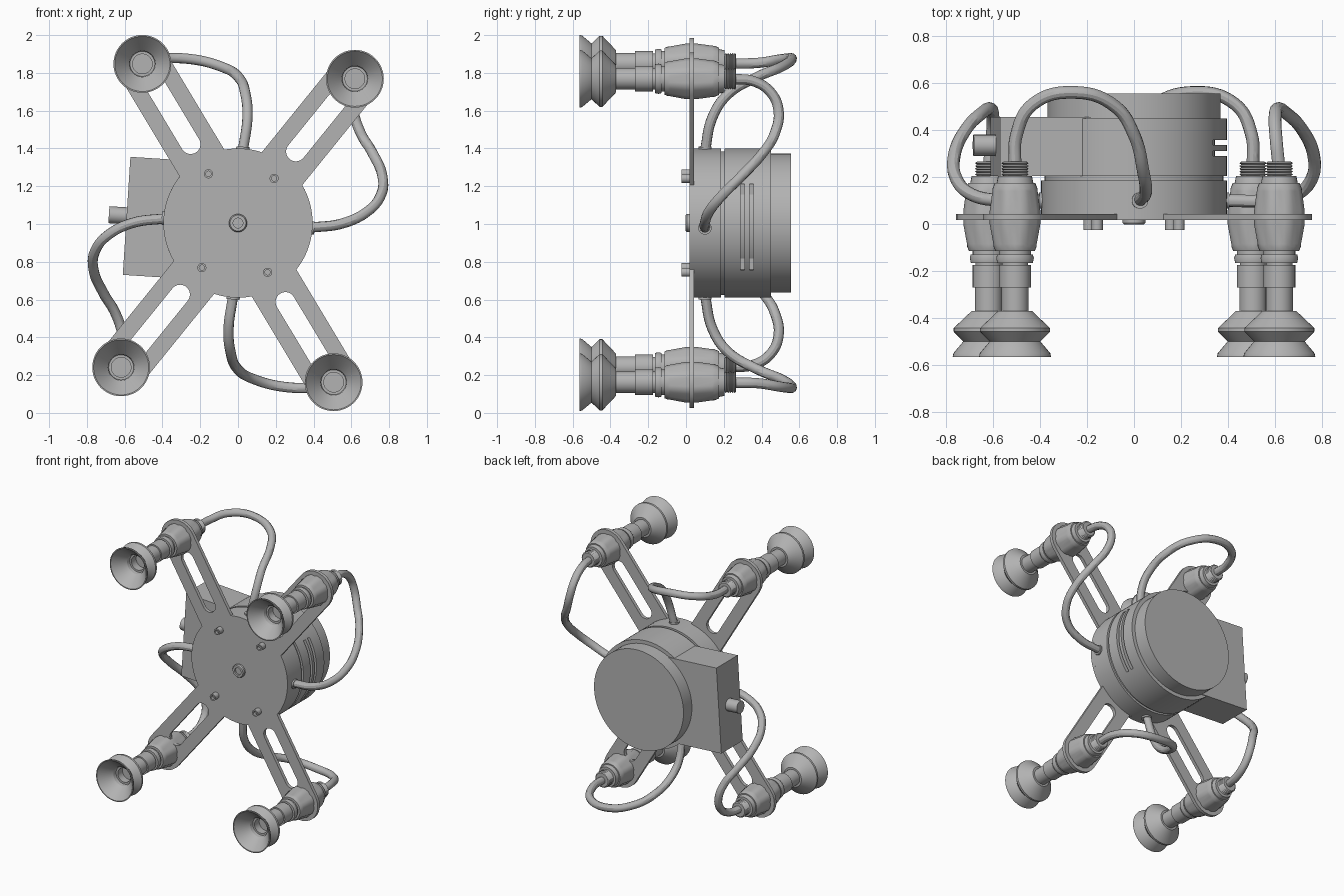
import bpy, bmesh, math
from mathutils import Matrix, Vector

cube = bpy.data.objects.get("Cube")
if cube:
    bpy.data.objects.remove(cube)

grey = bpy.data.materials.new("neutral_grey")
grey.use_nodes = True
COL = (0.45, 0.45, 0.45, 1)
grey.diffuse_color = COL
grey.node_tree.nodes["Principled BSDF"].inputs["Base Color"].default_value = COL

MID = 1.005                 # height of the hub axis
TILT = math.radians(3.7)    # whole hub is turned slightly about its axis
HUB_R = 0.395
ARM_LEN = 0.983
parts = []


def place(name, mesh, x=0, z=0, turn=0):
    """Add a mesh positioned relative to the hub axis."""
    ob = bpy.data.objects.new(name, mesh)
    bpy.context.collection.objects.link(ob)
    ob.location = (x, 0, MID + z)
    ob.rotation_euler.y = turn
    if not mesh.materials:
        mesh.materials.append(grey)
    parts.append(ob)
    return ob


def finish(bm, name):
    bmesh.ops.remove_doubles(bm, verts=bm.verts, dist=1e-5)
    bmesh.ops.recalc_face_normals(bm, faces=bm.faces)
    me = bpy.data.meshes.new(name)
    bm.to_mesh(me)
    bm.free()
    return me


def lathe(name, profile, segs=32, ribs=()):
    """Revolve (y, radius) points about the y axis; rib rows get shallow flutes."""
    bm = bmesh.new()
    rings = []
    for k, (y, r) in enumerate(profile):
        ring = []
        for i in range(segs):
            a = 2 * math.pi * i / segs
            q = r * 0.94 if k in ribs and i % 4 == 0 else r
            ring.append(bm.verts.new((q * math.cos(a), y, q * math.sin(a))))
        rings.append(ring)
    for a, b in zip(rings, rings[1:]):
        for i in range(segs):
            j = (i + 1) % segs
            bm.faces.new((a[i], a[j], b[j], b[i]))
    bm.faces.new(rings[0])
    bm.faces.new(rings[-1])
    return finish(bm, name)


def box(name, lo, hi):
    bm = bmesh.new()
    bmesh.ops.create_cube(bm, size=1)
    lo, hi = Vector(lo), Vector(hi)
    scale = Matrix.Diagonal(hi - lo)
    for v in bm.verts:
        v.co = (lo + hi) / 2 + scale @ v.co
    return finish(bm, name)


def rod(name, axis, start, end, radius):
    """Cylinder along a radial direction in the hub's own frame."""
    bm = bmesh.new()
    bmesh.ops.create_cone(bm, cap_ends=True, segments=24, radius1=radius,
                          radius2=radius, depth=(end - start).length)
    m = Matrix.Translation((start + end) / 2) @ axis.to_track_quat('Z', 'Y').to_matrix().to_4x4()
    bmesh.ops.transform(bm, matrix=m, verts=bm.verts)
    return finish(bm, name)


def curve_mesh(name, cu):
    """Turn a curve into a plain mesh."""
    tmp = bpy.data.objects.new(name + "_tmp", cu)
    bpy.context.collection.objects.link(tmp)
    deps = bpy.context.evaluated_depsgraph_get()
    me = bpy.data.meshes.new_from_object(tmp.evaluated_get(deps))
    bpy.data.objects.remove(tmp)
    me.name = name
    me.materials.clear()
    return me


# Hub: stepped drum with a groove, vent slots and an inner core
drum = place("hub_drum", lathe("hub_drum", [
    (0.03, HUB_R), (0.185, HUB_R), (0.185, 0.38), (0.205, 0.38), (0.205, HUB_R),
    (0.45, HUB_R), (0.45, 0.368), (0.555, 0.368)], 96), turn=TILT)
place("hub_core", lathe("hub_core", [(0.21, 0.345), (0.44, 0.345)], 64), turn=TILT)
for n, y in enumerate((0.3, 0.347)):
    cutter = place(f"vent_cutter_{n}", box("vent_cutter", (0.3, y - 0.011, -0.228),
                                           (0.5, y + 0.011, 0.228)), turn=TILT)
    cutter.hide_render = True
    cutter.hide_set(True)
    parts.remove(cutter)
    mod = drum.modifiers.new("vent", 'BOOLEAN')
    mod.operation = 'DIFFERENCE'
    mod.object = cutter

# Side housing with its knob
place("side_housing", box("side_housing", (-0.591, 0.205, -0.313), (-0.1, 0.456, 0.313)), turn=TILT)
out = Vector((-1, 0, 0))
lift = Vector((0, 0.335, 0))
place("side_knob", rod("side_knob", out, out * 0.57 + lift, out * 0.685 + lift, 0.045), turn=TILT)

# Front plate: disc with four slotted, round-ended arms
HALF, SLOT = 0.138, 0.052
angles = [math.radians(a) for a in (51, 121, 231, 301)]


def arm_pt(a, along, side):
    return (along * math.cos(a) - side * math.sin(a), along * math.sin(a) + side * math.cos(a))


def cap(a, centre, r, start, n=14):
    return [arm_pt(a, centre + r * math.cos(t), r * math.sin(t))
            for t in (start + math.pi * i / n for i in range(n + 1))]


spread = math.asin(HALF / HUB_R)
outline, loops = [], []
for i, a in enumerate(angles):
    outline += cap(a, ARM_LEN, HALF, -math.pi / 2)
    nxt = angles[(i + 1) % 4] + (2 * math.pi if i == 3 else 0)
    t0, t1 = a + spread, nxt - spread
    outline += [(HUB_R * math.cos(t0 + (t1 - t0) * k / 20),
                 HUB_R * math.sin(t0 + (t1 - t0) * k / 20)) for k in range(21)]
    loops.append(cap(a, 0.83, SLOT, -math.pi / 2) + cap(a, 0.487, SLOT, math.pi / 2))
cu = bpy.data.curves.new("front_plate", 'CURVE')
cu.dimensions = '2D'
cu.fill_mode = 'BOTH'
cu.extrude = 0.0125
for pts in [outline] + loops:
    sp = cu.splines.new('POLY')
    sp.points.add(len(pts) - 1)
    for p, (x, y) in zip(sp.points, pts):
        p.co = (x, y, 0, 1)
    sp.use_cyclic_u = True
plate = curve_mesh("front_plate", cu)
plate.transform(Matrix.Translation((0, 0.03, 0)) @ Matrix.Rotation(math.pi / 2, 4, 'X'))
place("front_plate", plate)

# Socket screws and centre bolt
screw = lathe("plate_screw", [(0.03, 0.024), (-0.025, 0.024), (-0.025, 0.014), (-0.005, 0.014)], 18)
for n, a in enumerate(angles):
    x, z = arm_pt(a, 0.304, 0)
    place(f"plate_screw_{n}", screw, x, z)
place("centre_bolt", lathe("centre_bolt", [
    (0.03, 0.048), (0.005, 0.048), (-0.003, 0.042), (-0.003, 0.026), (0.01, 0.026)], 32))

# Suction legs: bellows cup, stem, nut, fluted barrel, threaded end
cup = lathe("suction_cup", [
    (-0.4, 0.052), (-0.455, 0.052), (-0.455, 0.066), (-0.48, 0.07), (-0.565, 0.146),
    (-0.565, 0.153), (-0.55, 0.15), (-0.5, 0.108), (-0.458, 0.149), (-0.443, 0.149),
    (-0.37, 0.072), (-0.37, 0.058), (-0.25, 0.058)], 48)
nut = lathe("stem_nut", [
    (-0.27, 0.05), (-0.27, 0.068), (-0.175, 0.068), (-0.175, 0.056), (-0.165, 0.056),
    (-0.165, 0.076), (-0.145, 0.08), (-0.13, 0.076), (-0.13, 0.068), (-0.1, 0.068)], 32)
barrel = lathe("leg_barrel", [
    (-0.115, 0.07), (-0.115, 0.084), (-0.095, 0.092), (-0.085, 0.094), (0, 0.11), (0.055, 0.11),
    (0.14, 0.098), (0.15, 0.096), (0.175, 0.086), (0.175, 0.078), (0.205, 0.072),
    (0.205, 0.05)], 32, ribs=(3, 4, 5, 6))
thread = [(0.19, 0.04)]
for k in range(5):
    thread += [(0.205 + k * 0.012, 0.05), (0.211 + k * 0.012, 0.058)]
thread = lathe("thread_end", thread + [(0.265, 0.05), (0.265, 0.025)], 24)
for n, a in enumerate(angles):
    x, z = arm_pt(a, ARM_LEN, 0)
    for me in (cup, nut, barrel, thread):
        place(f"{me.name}_{n}", me, x, z)

# Hoses: two shapes, each repeated by a half turn about the hub axis
upper = [(-0.507, 0.24, 0.845), (-0.5, 0.38, 0.848), (-0.43, 0.51, 0.868), (-0.25, 0.56, 0.868),
         (-0.08, 0.5, 0.825), (0, 0.38, 0.775), (0.04, 0.22, 0.68), (0.05, 0.14, 0.56),
         (0.025, 0.1, 0.38)]
side = [(0.617, 0.24, 0.763), (0.605, 0.36, 0.75), (0.6, 0.45, 0.69), (0.61, 0.49, 0.595),
        (0.65, 0.47, 0.475), (0.71, 0.41, 0.375), (0.765, 0.29, 0.245), (0.755, 0.19, 0.145),
        (0.69, 0.125, 0.065), (0.56, 0.1, 0), (0.38, 0.1, -0.025)]
for label, path in (("upper_hose", upper), ("side_hose", side)):
    cu = bpy.data.curves.new(label, 'CURVE')
    cu.dimensions = '3D'
    cu.bevel_depth = 0.027
    cu.bevel_resolution = 4
    cu.resolution_u = 8
    sp = cu.splines.new('BEZIER')
    sp.bezier_points.add(len(path) - 1)
    for p, co in zip(sp.bezier_points, path):
        p.co = co
        p.handle_left_type = p.handle_right_type = 'AUTO'
    hose = curve_mesh(label, cu)
    for n in range(2):
        place(f"{label}_{n}", hose, turn=math.pi * n)

# Grommets where the hoses enter the hub
way = Vector((1, 0, 0))
lift = Vector((0, 0.1, 0))
grommet = rod("hose_grommet", way, way * 0.37 + lift, way * 0.405 + lift, 0.035)
for n in range(4):
    place(f"hose_grommet_{n}", grommet, turn=TILT + n * math.pi / 2)

# Smooth rounded surfaces while keeping edges sharp
bpy.ops.object.select_all(action='DESELECT')
for ob in parts:
    ob.select_set(True)
bpy.context.view_layer.objects.active = drum
bpy.ops.object.shade_smooth_by_angle(angle=math.radians(30))
